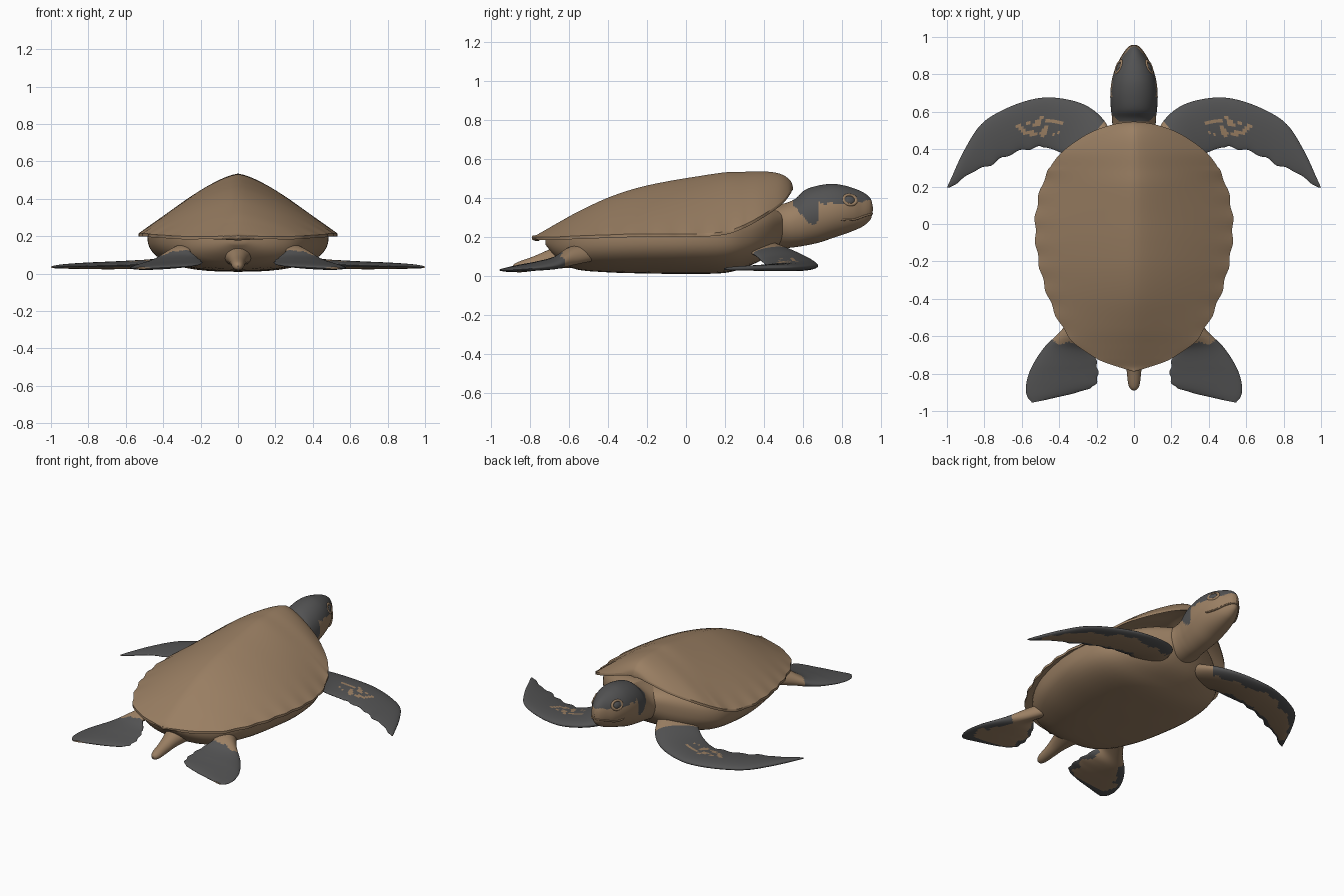
import bpy, bmesh, math
from mathutils import Vector, noise

if "Cube" in bpy.data.objects:
    bpy.data.objects.remove(bpy.data.objects["Cube"])


def material(name, rgb):
    m = bpy.data.materials.new(name)
    m.diffuse_color = (*rgb, 1)
    m.use_nodes = True
    m.node_tree.nodes["Principled BSDF"].inputs["Base Color"].default_value = m.diffuse_color
    return m


BROWN = material("shell brown", (0.325, 0.213, 0.125))
DARK = material("slate grey", (0.085, 0.085, 0.086))


def spline(keys, n):
    """Smooth samples through key tuples (Catmull-Rom)."""
    out = []
    for i in range(n):
        t = i / (n - 1) * (len(keys) - 1)
        k = min(int(t), len(keys) - 2)
        f = t - k
        p = [keys[max(0, min(len(keys) - 1, k + d))] for d in (-1, 0, 1, 2)]
        out.append([0.5 * (2 * b + (c - a) * f + (2 * a - 5 * b + 4 * c - d) * f * f
                           + (3 * b - a - 3 * c + d) * f ** 3) for a, b, c, d in zip(*p)])
    return out


def finish(obj, angle=40):
    for o in bpy.context.selected_objects:
        o.select_set(False)
    obj.select_set(True)
    bpy.context.view_layer.objects.active = obj
    bpy.ops.object.shade_smooth_by_angle(angle=math.radians(angle))


def loft(name, rings, rule=None, angle=40, hidden=None):
    """Skin closed rings; rule(centre, u, v) picks dark faces, hidden(centre) drops faces."""
    bm = bmesh.new()
    rows = [[bm.verts.new(p) for p in r] for r in rings]
    n, m = len(rows), len(rows[0])
    for i in range(n - 1):
        for j in range(m):
            k = (j + 1) % m
            f = bm.faces.new((rows[i][j], rows[i][k], rows[i + 1][k], rows[i + 1][j]))
            if rule and rule(f.calc_center_median(), i / (n - 1), (j + 0.5) / m):
                f.material_index = 1
    for r in (rows[0], rows[-1]):
        if (r[0].co - r[m // 4].co).length > 0.002:
            bm.faces.new(r)
    bmesh.ops.remove_doubles(bm, verts=bm.verts, dist=0.0004)
    bmesh.ops.recalc_face_normals(bm, faces=bm.faces)
    if hidden:
        gone = [f for f in bm.faces if hidden(f.calc_center_median())]
        bmesh.ops.delete(bm, geom=gone, context='FACES')
    me = bpy.data.meshes.new(name)
    bm.to_mesh(me)
    bm.free()
    me.materials.append(BROWN)
    me.materials.append(DARK)
    obj = bpy.data.objects.new(name, me)
    bpy.context.collection.objects.link(obj)
    finish(obj, angle)
    return obj


def sgnpow(v, e):
    return math.copysign(abs(v) ** e, v)


def trunk(name, keys, n=40, m=48, e=1.0, rule=None, hidden=None):
    """Loft along y; keys are (y, half width, bottom, widest z, top)."""
    rings = []
    for y, w, b, c, t in spline(keys, n):
        ring = []
        for j in range(m):
            a = 2 * math.pi * j / m
            s = sgnpow(math.sin(a), e)
            ring.append((max(w, 0) * sgnpow(math.cos(a), e), y, c + s * ((t - c) if s > 0 else (c - b))))
        rings.append(ring)
    return loft(name, rings, rule, 40, hidden)


# carapace: y, half width, rim z, ridge z
shell = [(.548, 0, .45, .455), (.535, .10, .435, .487), (.50, .21, .39, .515), (.45, .30, .35, .53),
         (.38, .39, .305, .535), (.3, .45, .262, .533), (.2, .495, .227, .53), (.05, .526, .215, .508),
         (-.1, .525, .215, .483), (-.25, .50, .215, .45), (-.4, .455, .21, .40), (-.55, .385, .205, .33),
         (-.65, .305, .20, .275), (-.72, .20, .20, .235), (-.765, .08, .20, .21), (-.79, 0, .20, .205)]
rings = []
M = 40
for y, w, r, t in spline(shell, 110):
    w = max(w, 0)
    S = [math.sin(math.pi * (k / M - 0.5)) for k in range(M + 1)]
    h = [1 - abs(s) ** 1.4 for s in S]
    wave = 0.005 * math.sin(y * 48) * (y < 0.3) * min(1, w / .2)   # wavy rear margin
    X = [w * s + wave * s ** 9 for s in S]
    top = [(x, y, r + (t - r) * f) for x, f in zip(X, h)]
    under = [(x, y, r - 0.016 * min(1, w / .1) + (t - r - 0.02) * f * 0.92) for x, f in zip(X, h)]
    rings.append(top + under[::-1])
loft("carapace", rings, angle=50)

# belly, left open where the carapace covers it
trunk("body", [(-.72, .03, .16, .18, .20), (-.66, .20, .09, .18, .23), (-.57, .32, .035, .19, .26),
               (-.4, .415, .018, .195, .30), (-.2, .465, .012, .2, .34), (0, .485, .01, .2, .36),
               (.2, .455, .015, .2, .36), (.32, .38, .05, .2, .35), (.42, .26, .10, .23, .35),
               (.5, .11, .18, .26, .33)], e=0.8, hidden=lambda c: c.z > 0.245 and c.y < 0.2)


# head and neck with a dark cap on top
def cap(c, u, v):
    q = Vector((abs(c.x), c.y, c.z))
    z = c.z + 0.02 * noise.noise(q * 22)
    if c.y < 0.55:
        return False
    if c.y < 0.68:
        return z > max(0.27, 0.36 - (c.y - 0.55) * 1.1)
    if c.y < 0.80:
        return z > 0.365
    return z > 0.368 + (c.y - 0.80) * 0.16


trunk("head_and_neck", [(.30, .20, .10, .22, .35), (.40, .15, .125, .24, .355), (.50, .12, .14, .26, .37),
                        (.56, .117, .147, .28, .395), (.61, .123, .155, .30, .44), (.68, .127, .17, .32, .463),
                        (.75, .122, .193, .33, .471), (.81, .108, .213, .335, .463), (.86, .087, .232, .335, .448),
                        (.90, .062, .25, .335, .432), (.93, .042, .272, .34, .412), (.948, .024, .295, .345, .39),
                        (.957, 0, .335, .345, .352)], n=100, m=72, rule=cap)

# mouth crease
cu = bpy.data.curves.new("mouth_line", 'CURVE')
cu.dimensions = '3D'
cu.bevel_depth = 0.005
half = [(.103, .79, .29), (.094, .83, .285), (.077, .87, .29), (.054, .91, .305), (.026, .945, .315)]
pts = spline(half + [(0, .953, .318)] + [(-x, y, z) for x, y, z in half[::-1]], 41)
sp = cu.splines.new('POLY')
sp.points.add(len(pts) - 1)
for p, q in zip(sp.points, pts):
    p.co = (*q, 1)
cu.materials.append(BROWN)
bpy.context.collection.objects.link(bpy.data.objects.new("mouth_line", cu))


def blade(name, lead, trail, zt, sx, rule, scallop, tilt=0, n=90, m=48):
    """Flat flipper between a leading and a trailing edge."""
    rings = []
    for i, (a, b, (z, t)) in enumerate(zip(spline(lead, n), spline(trail, n), spline(zt, n))):
        u = i / (n - 1)
        A, B = Vector(a), Vector(b)
        ring = []
        for j in range(m):
            ang = 2 * math.pi * j / m
            v = 0.5 - 0.5 * math.cos(ang)
            p = A.lerp(B, v)
            if u > 0.35:
                p += (A - B) * scallop * math.sin(u * 55) * v ** 5
            dz = tilt * (v - 0.5) * (1 - u)
            ring.append((sx * p.x, p.y, z + dz + t * math.sin(ang) * (1.15 - 0.5 * v)))
        rings.append(ring)
    return loft(name, rings, rule, 50)


def front_paint(c, u, v):
    q = Vector((abs(c.x), c.y, 0))
    nz = noise.noise(q * 14)
    if u < 0.1:
        return False
    if v < 0.5:    # upper side: a few brown specks
        return not (((q.x - .5) / .13) ** 2 + ((q.y - .52) / .05) ** 2 < 1 and noise.noise(q * 26) > 0.04)
    return not (0.62 + 0.07 * nz < v < 0.84 + 0.08 * nz and u < 0.85)


def rear_paint(c, u, v):
    nz = noise.noise(Vector((abs(c.x), c.y, 0)) * 14)
    if c.y > -0.635 + 0.03 * nz:
        return False
    return v < 0.5 or not (0.60 + 0.06 * nz < v < 0.87 + 0.07 * nz and u < 0.75)


for side, sx in (("right", 1), ("left", -1)):
    # front flippers
    blade(side + "_front_flipper",
          [(.10, .44), (.165, .56), (.27, .64), (.42, .675), (.55, .665), (.70, .61), (.82, .53), (.91, .39),
           (.975, .25), (1.0, .195)],
          [(.25, .28), (.34, .35), (.40, .385), (.48, .41), (.57, .40), (.68, .365), (.77, .315), (.87, .275),
           (.95, .215), (.988, .195)],
          [(.15, .045), (.11, .038), (.078, .03), (.055, .027), (.048, .025), (.044, .022), (.042, .019),
           (.04, .015), (.037, .01), (.035, .004)], sx, front_paint, 0.025)
    # rear flippers
    blade(side + "_rear_flipper",
          [(.31, -.46), (.39, -.57), (.48, -.66), (.55, -.77), (.577, -.86), (.572, -.92), (.545, -.955)],
          [(.17, -.48), (.255, -.61), (.22, -.68), (.195, -.77), (.205, -.855), (.285, -.895), (.47, -.94)],
          [(.135, .05), (.105, .045), (.07, .03), (.052, .022), (.041, .017), (.034, .013), (.03, .005)],
          sx, rear_paint, 0.012, tilt=0.05)
    # eyes and eyelids
    d = Vector((sx * .85, .32, .36)).normalized()
    rot = d.to_track_quat('Z', 'Y').to_euler()
    pos = Vector((sx * .079, .838, .388))
    bpy.ops.mesh.primitive_uv_sphere_add(segments=24, ring_count=12, radius=1, location=pos - d * .002, rotation=rot)
    eye = bpy.context.object
    eye.name = side + "_eye"
    eye.scale = (.03, .024, .014)
    eye.data.materials.append(DARK)
    finish(eye)
    bpy.ops.mesh.primitive_torus_add(major_segments=32, minor_segments=10, major_radius=.034, minor_radius=.01,
                                     location=pos, rotation=rot)
    lid = bpy.context.object
    lid.name = side + "_eyelid"
    lid.scale = (1, .8, 1)
    lid.data.materials.append(BROWN)
    finish(lid, 60)

# tail
trunk("tail", [(-.52, .13, .04, .12, .20), (-.60, .09, .04, .11, .175), (-.70, .055, .035, .085, .135),
               (-.78, .04, .025, .06, .10), (-.85, .032, .018, .045, .075), (-.88, .02, .022, .04, .06),
               (-.892, 0, .038, .04, .042)], n=30, m=24)
